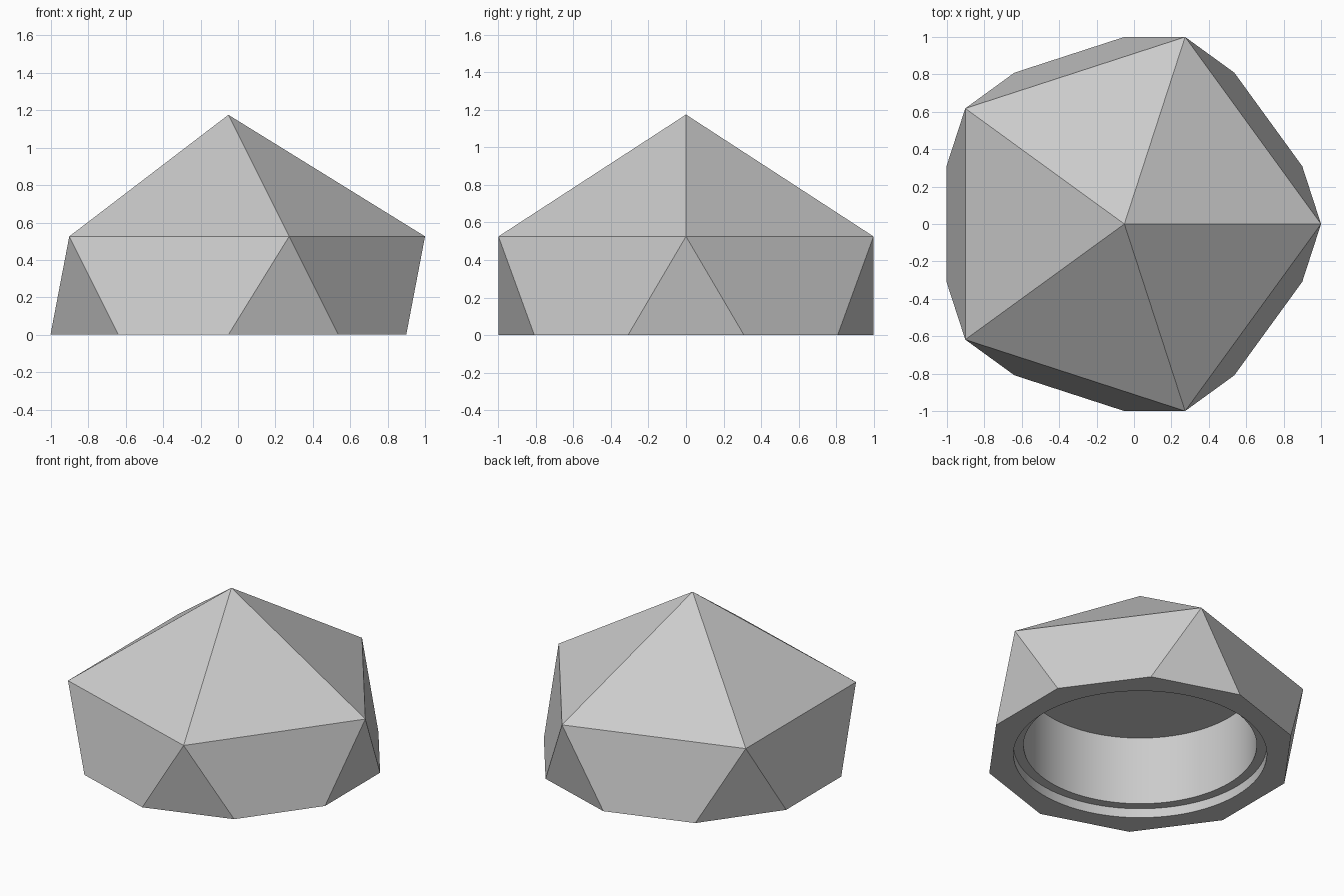
import bpy
import bmesh
from mathutils import Matrix

RADIUS = 1.1756      # circumradius of the full icosahedron
SHIFT = -0.0515      # centres the half solid on x

cube = bpy.data.objects.get("Cube")
if cube:
    bpy.data.objects.remove(cube, do_unlink=True)

# Plain grey for the whole part
grey = bpy.data.materials.new("plain_grey")
colour = (0.6, 0.6, 0.6, 1.0)
grey.diffuse_color = colour
grey.use_nodes = True
grey.node_tree.nodes["Principled BSDF"].inputs["Base Color"].default_value = colour


def add_object(name, bm):
    bmesh.ops.recalc_face_normals(bm, faces=bm.faces[:])
    mesh = bpy.data.meshes.new(name)
    bm.to_mesh(mesh)
    bm.free()
    mesh.materials.append(grey)
    obj = bpy.data.objects.new(name, mesh)
    bpy.context.collection.objects.link(obj)
    return obj


def cut_bore(body, radius, top):
    """Cut a round bore from below the base up to the given height."""
    bottom = -0.2
    bm = bmesh.new()
    bmesh.ops.create_cone(
        bm, cap_ends=True, segments=96, radius1=radius, radius2=radius,
        depth=top - bottom,
        matrix=Matrix.Translation((SHIFT, 0, (top + bottom) / 2)))
    cutter = add_object("bore_cutter", bm)
    cutter.hide_render = True
    mod = body.modifiers.new("bore", 'BOOLEAN')
    mod.operation = 'DIFFERENCE'
    mod.solver = 'EXACT'
    mod.object = cutter
    bpy.ops.object.modifier_apply(modifier=mod.name)
    bpy.data.objects.remove(cutter, do_unlink=True)


# Faceted cap: upper half of an icosahedron, closed at the base
bm = bmesh.new()
bmesh.ops.create_icosphere(bm, subdivisions=1, radius=RADIUS)
bmesh.ops.bisect_plane(
    bm, geom=bm.verts[:] + bm.edges[:] + bm.faces[:],
    plane_co=(0, 0, 0), plane_no=(0, 0, 1), clear_inner=True)
bmesh.ops.holes_fill(bm, edges=[e for e in bm.edges if e.is_boundary], sides=0)
bmesh.ops.translate(bm, verts=bm.verts[:], vec=(SHIFT, 0, 0))
body = add_object("faceted_cap", bm)
bpy.ops.object.select_all(action='DESELECT')
body.select_set(True)
bpy.context.view_layer.objects.active = body

# Deep bore, then the shallow wider step at its mouth
cut_bore(body, 0.75, 0.553)
cut_bore(body, 0.815, 0.066)

# Smooth bore walls, crisp facets
bpy.ops.object.shade_smooth_by_angle(angle=0.35)
